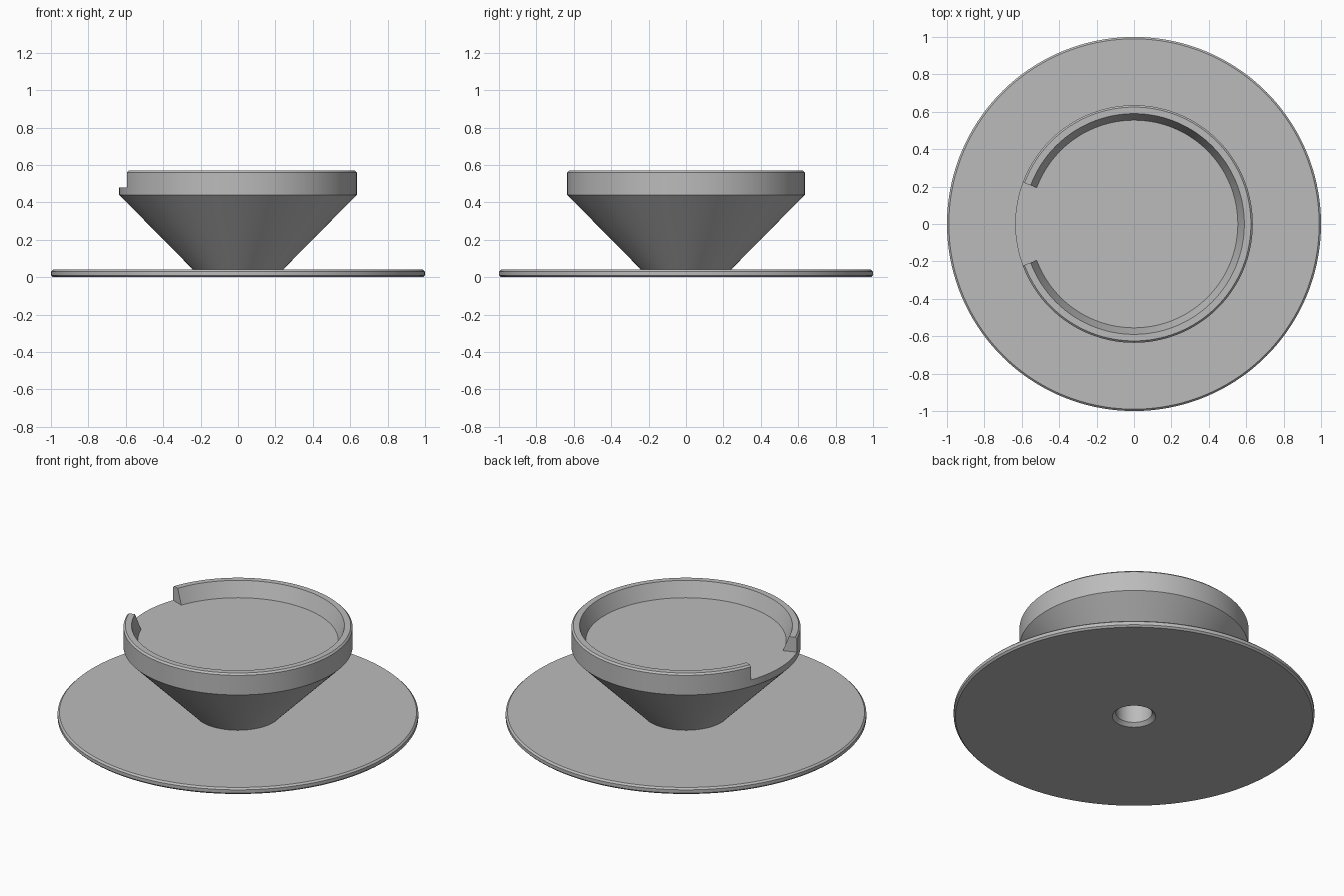
import bpy, bmesh
from math import cos, sin, radians, pi

cube = bpy.data.objects.get("Cube")
if cube:
    bpy.data.objects.remove(cube, do_unlink=True)

FLOOR = 0.48        # tray floor height
GAP = radians(20.5)  # half-angle of the opening in the rim
SEGMENTS = 144

grey = bpy.data.materials.new("plain grey")
grey.use_nodes = True
colour = (0.5, 0.5, 0.5, 1)
grey.diffuse_color = colour
grey.node_tree.nodes["Principled BSDF"].inputs["Base Color"].default_value = colour


def arc(start, end, steps):
    return [start + (end - start) * i / steps for i in range(steps + 1)]


def lathe(name, profile, columns):
    """Turn (radius, z) points about z; columns are (angle, height limit)."""
    bm = bmesh.new()
    rings = [[bm.verts.new((r * cos(a), r * sin(a), min(z, top)))
              for r, z in profile] for a, top in columns]
    for i, ring in enumerate(rings):
        following = rings[(i + 1) % len(rings)]
        for j in range(len(profile) - 1):
            bm.faces.new((ring[j], following[j], following[j + 1], ring[j + 1]))
    bmesh.ops.remove_doubles(bm, verts=bm.verts, dist=1e-5)
    bmesh.ops.dissolve_degenerate(bm, edges=bm.edges, dist=1e-5)
    bmesh.ops.recalc_face_normals(bm, faces=bm.faces)
    mesh = bpy.data.meshes.new(name)
    bm.to_mesh(mesh)
    bm.free()
    obj = bpy.data.objects.new(name, mesh)
    bpy.context.collection.objects.link(obj)
    mesh.materials.append(grey)
    bpy.ops.object.select_all(action='DESELECT')
    obj.select_set(True)
    bpy.context.view_layer.objects.active = obj
    bpy.ops.object.shade_smooth_by_angle(angle=radians(25))
    return obj


# Section of the one-piece stand, from the blind hole outwards and up to the tray
hole = [(0, 0.36), (0.1, 0.36), (0.1, 0.02), (0.12, 0)]
disc = [(0.99, 0), (1, 0.01), (1, 0.03), (0.99, 0.04)]
funnel = [(0.24, 0.04), (0.635, 0.44)]
rim = [(0.635, FLOOR), (0.635, 0.56), (0.625, 0.57), (0.59, 0.57), (0.555, FLOOR)]
tray = [(0, FLOOR)]

# Full-height columns round the rim, then columns cut to the floor in the gap
columns = [(a, 1) for a in arc(GAP - pi, pi - GAP, SEGMENTS - 16)]
columns += [(a, FLOOR) for a in arc(pi - GAP, pi + GAP, 16)]
lathe("funnel_stand", hole + disc + funnel + rim + tray, columns)
